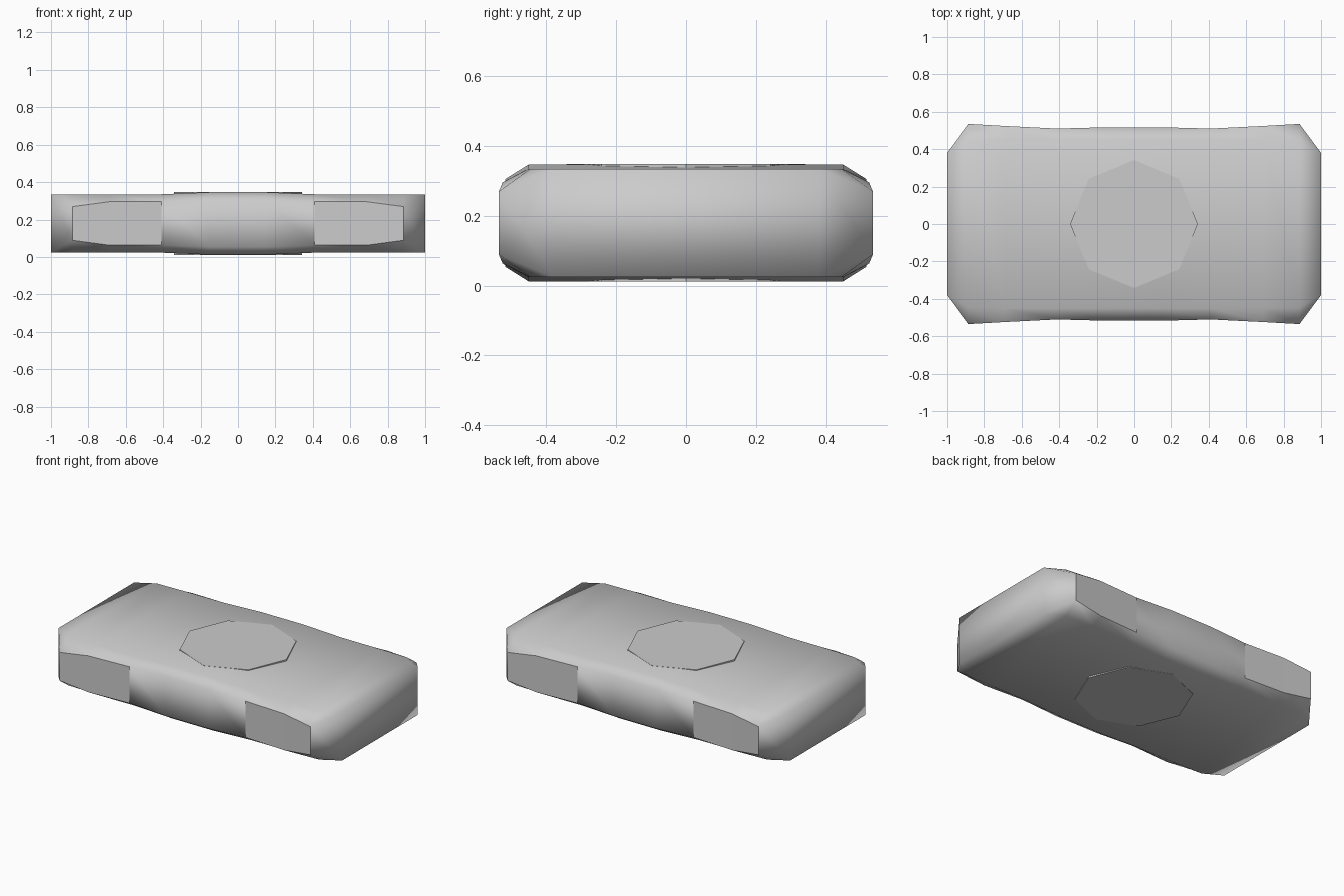
import bpy, bmesh, math

if "Cube" in bpy.data.objects:
    bpy.data.objects.remove(bpy.data.objects["Cube"])

MID = 0.179  # mid height of the slab


def section(x, flat_y, side_y, top_h, side_h):
    """Chamfered rectangle across the slab at position x."""
    quarter = [(side_y, side_h), (flat_y, top_h)]
    pts = quarter + [(-y, z) for y, z in reversed(quarter)]
    pts += [(y, -z) for y, z in [(-side_y, side_h), (-flat_y, top_h), (flat_y, top_h), (side_y, side_h)]]
    return [(x, y, MID + z) for y, z in pts]


# Half profile along x: position, flat half width, side half width, top, side half height
half = [
    (0.15, 0.45, 0.517, 0.167, 0.125),
    (0.41, 0.45, 0.51, 0.156, 0.116),
    (0.69, 0.45, 0.524, 0.155, 0.116),
    (0.885, 0.445, 0.535, 0.155, 0.09),
    (1.0, 0.38, 0.38, 0.155, 0.155),
]
stations = [(-x, *r) for x, *r in reversed(half)] + half

# Lofted slab body
bm = bmesh.new()
rings = [[bm.verts.new(p) for p in section(*s)] for s in stations]
for a, b in zip(rings, rings[1:]):
    for i in range(8):
        j = (i + 1) % 8
        bm.faces.new((a[i], a[j], b[j], b[i]))
bm.faces.new(rings[0])
bm.faces.new(rings[-1])
bmesh.ops.remove_doubles(bm, verts=bm.verts, dist=0.0005)
bmesh.ops.recalc_face_normals(bm, faces=bm.faces)

# Smooth everywhere except the four flat side panels
for f in bm.faces:
    c = f.calc_center_median()
    panel = abs(f.normal.y) > 0.9 and 0.41 < abs(c.x) < 0.885
    f.smooth = not panel
    if panel:
        for e in f.edges:
            e.smooth = False

mesh = bpy.data.meshes.new("body")
bm.to_mesh(mesh)
bm.free()
body = bpy.data.objects.new("body", mesh)
bpy.context.collection.objects.link(body)

# Octagonal plate showing on top and bottom
bpy.ops.mesh.primitive_cylinder_add(vertices=8, radius=0.342, depth=0.336, location=(0, 0, MID),
                                    rotation=(0, 0, math.radians(0)))
bpy.context.object.name = "centre_plate"
